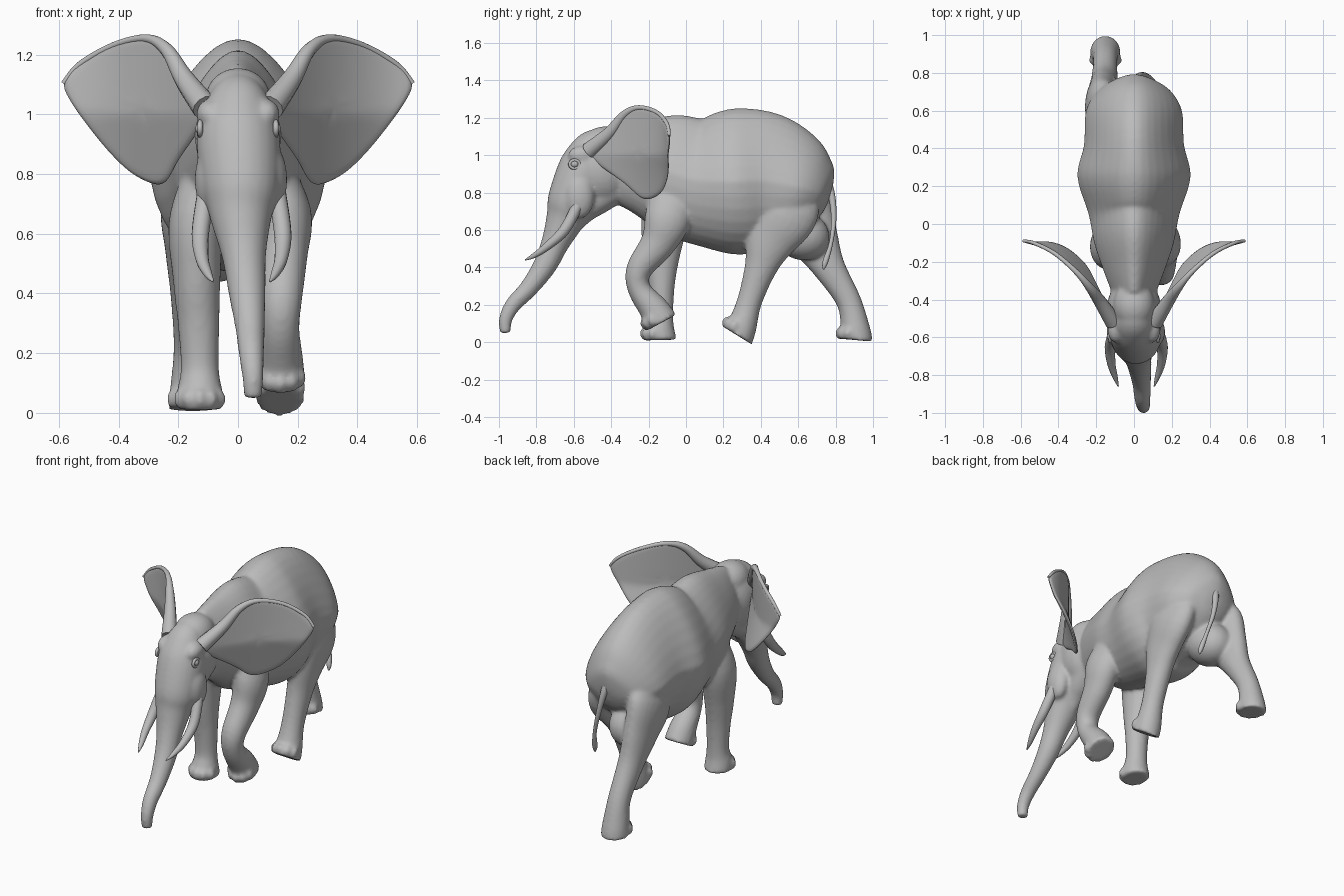
import bpy, bmesh, math
from mathutils import Vector, Matrix

if "Cube" in bpy.data.objects:
    bpy.data.objects.remove(bpy.data.objects["Cube"])

shade = (.5, .5, .5, 1)
grey = bpy.data.materials.new("hide_grey")
grey.use_nodes = True
grey.diffuse_color = shade
grey.node_tree.nodes["Principled BSDF"].inputs["Base Color"].default_value = shade


def finish(bm, name, modifiers=()):
    """Turn a bmesh into a smooth grey object and apply its modifiers."""
    bmesh.ops.recalc_face_normals(bm, faces=bm.faces)
    mesh = bpy.data.meshes.new(name)
    bm.to_mesh(mesh)
    bm.free()
    ob = bpy.data.objects.new(name, mesh)
    bpy.context.collection.objects.link(ob)
    mesh.materials.append(grey)
    bpy.ops.object.select_all(action="DESELECT")
    bpy.context.view_layer.objects.active = ob
    ob.select_set(True)
    for kind, settings in modifiers:
        mod = ob.modifiers.new(kind.title(), kind)
        for key, value in settings.items():
            setattr(mod, key, value)
        bpy.ops.object.modifier_apply(modifier=mod.name)
    bpy.ops.object.shade_smooth_by_angle(angle=math.radians(50))


def spline(points, steps=5):
    """Catmull-Rom interpolation of tuples of any length."""
    out = []
    last = len(points) - 1
    for i in range(last):
        quad = [points[max(0, min(last, i + k))] for k in range(-1, 3)]
        for s in range(steps):
            t = s / steps
            out.append([b + (c - a) * t / 2 + (a - 2.5 * b + 2 * c - d / 2) * t * t
                        + (1.5 * (b - c) + (d - a) / 2) * t ** 3
                        for a, b, c, d in zip(*quad)])
    return out + [list(points[-1])]


def tube(bm, stations, sides=24, taper=0):
    """Loft ellipses: x, y, z, sideways radius, other radius (same if left out)."""
    path = spline(stations)
    rings = []
    for i, station in enumerate(path):
        before, after = path[max(i - 1, 0)], path[min(i + 1, len(path) - 1)]
        along = (Vector(after[:3]) - Vector(before[:3])).normalized()
        side = (Vector((1, 0, 0)) - along * along.x).normalized()
        up = side.cross(along)
        ring = []
        for k in range(sides):
            t = math.tau * k / sides
            width = station[3] * math.cos(t) * (1 - taper * max(0, math.sin(t)))
            offset = side * width + up * station[-1] * math.sin(t)
            ring.append(bm.verts.new(Vector(station[:3]) + offset))
        rings.append(ring)
    for r, s in zip(rings, rings[1:]):
        for k in range(sides):
            n = (k + 1) % sides
            bm.faces.new((r[k], r[n], s[n], s[k]))
    bm.faces.new(rings[0])
    bm.faces.new(rings[-1])


def ball(bm, centre, radii, tilt=0):
    matrix = (Matrix.Translation(centre) @ Matrix.Rotation(tilt, 4, "X")
              @ Matrix.Diagonal((*radii, 1)))
    bmesh.ops.create_uvsphere(bm, u_segments=24, v_segments=16, radius=1, matrix=matrix)


def leg(bm, x, joints, depths):
    """Leg through (y, z) joints from hip to sole, with toenails."""
    widths = (.07, .092, .08, .07, .064, .077, .082)
    lean = (.65, 1.08, 1.08, 1.03, 1, 1, 1)
    tube(bm, [(x * f, y, z, w, d) for f, (y, z), w, d in zip(lean, joints, widths, depths)])
    heel, sole = (Vector((x, y, z)) for y, z in joints[-2:])
    down = (sole - heel).normalized()
    forward = down.cross(Vector((1, 0, 0)))
    if forward.y > 0:
        forward = -forward
    for k in range(-2, 3):
        toe = sole - down * .035 + forward * .084 * math.cos(k * .55)
        toe.x += .074 * math.sin(k * .55)
        ball(bm, toe, (.022, .024, .033), math.atan2(down.y, -down.z))


body = bmesh.new()

# Torso, as y, top, bottom, half width
torso = [(-.38, 1.16, .75, .11), (-.25, 1.19, .69, .16), (-.1, 1.225, .6, .21),
         (.05, 1.205, .53, .24), (.25, 1.25, .47, .3), (.42, 1.235, .49, .265),
         (.6, 1.13, .53, .255), (.71, 1, .6, .19), (.755, .9, .67, .1), (.77, .82, .74, .03)]
tube(body, [(0, y, (t + b) / 2, w, (t - b) / 2) for y, t, b, w in torso], 32, .33)

# Skull, cheeks, brows and lower lip
ball(body, (0, -.45, .93), (.145, .17, .2))
ball(body, (0, -.43, 1.05), (.11, .13, .105))
tube(body, [(0, -.4, .83, .1), (0, -.52, .73, .08), (0, -.575, .62, .025)])
for s in (-1, 1):
    ball(body, (s * .1 + .01, -.57, .78), (.055, .08, .12))
    ball(body, (s * .095, -.56, 1), (.045, .07, .05))

# Forehead running down into the trunk
tube(body, [(0, -.45, 1.09, .07, .06), (0, -.5, 1.03, .11), (0, -.54, .93, .14),
            (.01, -.61, .76, .13, .115), (.01, -.645, .66, .105, .09),
            (.02, -.7, .53, .075), (.03, -.755, .41, .063),
            (.04, -.84, .29, .05), (.045, -.925, .2, .043),
            (.05, -.965, .12, .036), (.05, -.965, .05, .03)])

# Legs in mid stride
fore = (.11, .125, .095, .07, .062, .08, .09)
hind = (.15, .18, .135, .088, .067, .08, .096)
leg(body, -.128, [(-.08, .85), (-.115, .65), (-.13, .45), (-.13, .3),
                  (-.13, .15), (-.14, .07), (-.14, .012)], fore)
leg(body, .142, [(-.07, .85), (-.095, .67), (-.15, .53), (-.25, .39),
                 (-.25, .285), (-.17, .175), (-.13, .105)], fore)
leg(body, .14, [(.55, .85), (.53, .7), (.45, .54), (.4, .4),
                (.34, .22), (.3, .09), (.272, .038)], hind)
leg(body, -.152, [(.54, .85), (.6, .71), (.685, .55), (.765, .4),
                  (.87, .22), (.905, .07), (.905, .012)], hind)

# Groin fold reaching back to the trailing thigh
ball(body, (-.07, .62, .57), (.13, .15, .13), -.3)
finish(body, "body", [("REMESH", {"mode": "VOXEL", "voxel_size": .011}),
                      ("SMOOTH", {"factor": .5, "iterations": 8})])

# Tail with a small tuft
tail = bmesh.new()
tube(tail, [(0, .72, .93, .03), (.02, .775, .8, .02), (.05, .79, .66, .014),
            (.085, .775, .53, .011), (.105, .745, .43, .015), (.11, .735, .39, .004)], 12)
finish(tail, "tail")


def ear_depth(x, z):
    """Ears sweep back as they spread, and curl back at the lower lobe."""
    sweep = -.09 - 1.85 * max(0, .585 - x) ** 2
    return sweep + .38 * max(0, 1 - z) - .02 * math.sin(min(1, x / .58) * math.pi)


outline = [(.11, 1.06), (.18, 1.145), (.24, 1.235), (.31, 1.265), (.42, 1.238),
           (.53, 1.175), (.585, 1.11), (.56, 1.04), (.48, .93), (.4, .84),
           (.33, .785), (.25, .764), (.2, .845), (.11, .98)]
edge = spline(outline + outline[:1], 3)[:-1]
middle = Vector((.31, 1.03))

for s, label in ((1, "left"), (-1, "right")):
    # Ear blade, built in rings around its middle
    ear = bmesh.new()
    rings = []
    for level in range(1, 8):
        spots = [middle.lerp(Vector(p), level / 7) for p in edge]
        rings.append([ear.verts.new((s * x, ear_depth(x, z), z)) for x, z in spots])
    ear.faces.new(rings[0])
    for inner, outer in zip(rings, rings[1:]):
        for k in range(len(edge)):
            n = (k + 1) % len(edge)
            ear.faces.new((inner[k], inner[n], outer[n], outer[k]))
    finish(ear, label + "_ear", [("SOLIDIFY", {"thickness": .02, "offset": 0}),
                                 ("SUBSURF", {"levels": 1})])

    # Thick folded rim along the top of the ear
    rim = bmesh.new()
    radii = (.045, .034, .022, .014, .011, .01, .008)
    tube(rim, [(s * x, ear_depth(x, z), z - r * .8, r)
               for (x, z), r in zip(outline, radii)], 12)
    finish(rim, label + "_ear_rim")

    # Tusk
    tusk = bmesh.new()
    tube(tusk, [(s * x + .012, y, z, r) for x, y, z, r in
                ((.12, -.58, .73, .03), (.138, -.65, .6, .029), (.132, -.74, .515, .022),
                 (.112, -.81, .465, .014), (.095, -.86, .44, .003))], 16)
    finish(tusk, label + "_tusk")

    # Eyeball with wrinkled lids
    eye = bmesh.new()
    ball(eye, (s * .127, -.595, .952), (.016, .02, .018))
    turns = [math.tau * k / 12 for k in range(13)]
    tube(eye, [(s * .127, -.595 + .026 * math.cos(t), .952 + .022 * math.sin(t), .009)
               for t in turns], 8)
    finish(eye, label + "_eye")
